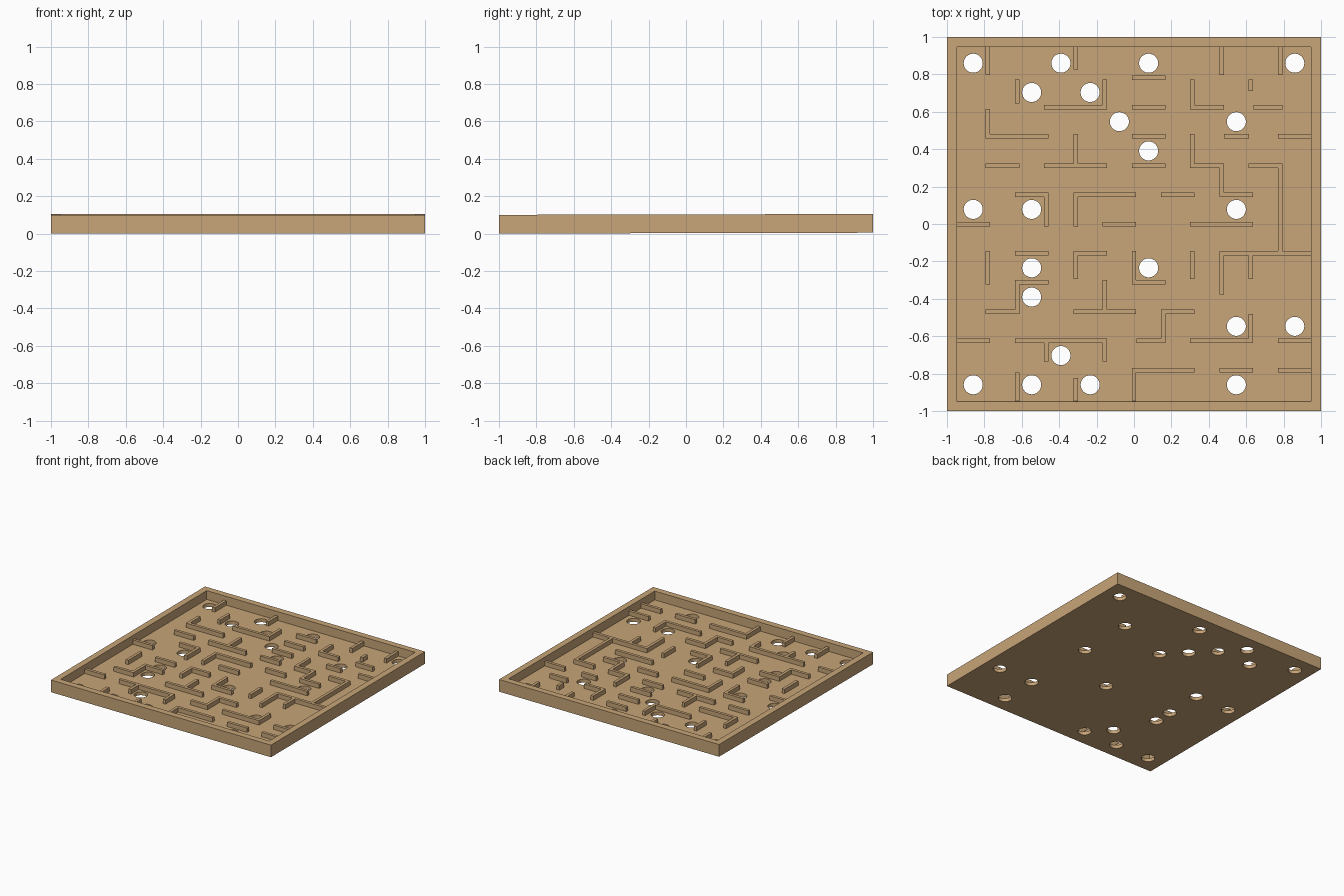
import bpy, bmesh
from mathutils import Matrix

if "Cube" in bpy.data.objects:
    bpy.data.objects.remove(bpy.data.objects["Cube"])

CELL = 0.1563      # maze grid spacing, 12 x 12 cells centred on the origin
HALF = 0.012       # half thickness of a maze wall
RIM = 0.1          # height of the rim
FLOOR = 0.028      # top of the floor
WALL = 0.064       # top of the maze walls
TILT = 0.0022      # the board leans up very slightly at the back

wood = bpy.data.materials.new("tan wood")
wood.diffuse_color = (0.578, 0.376, 0.188, 1)
wood.use_nodes = True
wood.node_tree.nodes["Principled BSDF"].inputs["Base Color"].default_value = wood.diffuse_color


def add_object(name, bm):
    mesh = bpy.data.meshes.new(name)
    bmesh.ops.recalc_face_normals(bm, faces=bm.faces)
    bm.to_mesh(mesh)
    bm.free()
    mesh.materials.append(wood)
    ob = bpy.data.objects.new(name, mesh)
    bpy.context.collection.objects.link(ob)
    ob.location.z = TILT
    ob.rotation_euler.x = TILT
    return ob


def box(bm, x0, x1, y0, y1, z0, z1):
    m = Matrix.Translation(((x0 + x1) / 2, (y0 + y1) / 2, (z0 + z1) / 2))
    m = m @ Matrix.Diagonal((x1 - x0, y1 - y0, z1 - z0, 1))
    return bmesh.ops.create_cube(bm, size=1, matrix=m)


# tray: a slab with a sunken floor, leaving a raised rim
bm = bmesh.new()
box(bm, -1, 1, -1, 1, 0, RIM)
top = max(bm.faces, key=lambda f: f.calc_center_median().z)
bmesh.ops.inset_region(bm, faces=[top], thickness=1 - (6 * CELL - HALF))
sunk = bmesh.ops.extrude_face_region(bm, geom=[top])["geom"]
bmesh.ops.translate(bm, vec=(0, 0, FLOOR - RIM),
                    verts=[v for v in sunk if isinstance(v, bmesh.types.BMVert)])
if top.is_valid:
    bmesh.ops.delete(bm, geom=[top], context="FACES_ONLY")
tray = add_object("tray", bm)

# ball holes: row of cells -> columns of cells, both at cell centres
holes = {
    5.5: (-5.5, -2.5, 0.5, 5.5), 4.5: (-3.5, -1.5), 3.5: (-0.5, 3.5),
    2.5: (0.5,), 0.5: (-5.5, -3.5, 3.5), -1.5: (-3.5, 0.5), -2.5: (-3.5,),
    -3.5: (3.5, 5.5), -4.5: (-2.5,), -5.5: (-5.5, -3.5, -1.5, 3.5),
}
bm = bmesh.new()
for row, cols in holes.items():
    for col in cols:
        bmesh.ops.create_cone(bm, cap_ends=True, segments=32, radius1=0.051,
                              radius2=0.051, depth=0.2,
                              matrix=Matrix.Translation((col * CELL, row * CELL, 0)))
cutter = add_object("hole_cutter", bm)
cutter.hide_render = True
cutter.hide_viewport = True
cut = tray.modifiers.new("holes", "BOOLEAN")
cut.operation = "DIFFERENCE"
cut.solver = "EXACT"
cut.object = cutter

# maze walls: grid line -> spans along that line, in cells
across = {
    5: [(0, 1)],
    4: [(-3, -1), (0, 1), (2, 3), (4.16, 5)],
    3: [(-5, -3), (0, 1), (3.16, 3.85), (5, 6)],
    2: [(-5, -4), (-3, -1), (0, 1), (2, 3), (4, 5)],
    1: [(-4, -3), (-2, 0), (1, 2), (3, 4)],
    0: [(-6, -5), (-1, 0), (2, 4)],
    -1: [(-4, -3), (-2, -1), (3, 6)],
    -2: [(-4, -3), (0, 1)],
    -3: [(-5, -4), (-2, 0), (1, 2)],
    -4: [(-6, -5), (-4, -1), (0.16, 1), (2, 4), (5, 6)],
    -5: [(0, 2), (3, 4), (5, 6)],
}
along = {
    -5: [(5.18, 6), (3, 3.85), (-2, -1)],
    -4: [(4.2, 4.87), (-3, -2), (-6, -5.16)],
    -3: [(0, 1), (-4.63, -4)],
    -2: [(5.37, 6), (2, 3), (0, 1), (-1.8, -1), (-6, -5.34)],
    -1: [(4, 4.87), (-3, -2), (-4.63, -4)],
    0: [(-2, -1), (-6, -5)],
    1: [(-4, -3)],
    2: [(4, 4.87), (2, 3), (-1.8, -1)],
    3: [(5.18, 6), (1, 2), (-2.33, -1)],
    4: [(4.62, 4.87), (-1.8, -1), (-4, -3.15)],
    5: [(5.18, 6), (-1, 2)],
}


def wall_set(name, lines, swap):
    bm = bmesh.new()
    for line, spans in lines.items():
        side = (line * CELL - HALF, line * CELL + HALF)
        for a, b in spans:
            run = (a * CELL - HALF, b * CELL + HALF)
            xs, ys = (side, run) if swap else (run, side)
            box(bm, *xs, *ys, FLOOR - 0.004, WALL)
    return add_object(name, bm)


wall_set("walls_across", across, False)
wall_set("walls_along", along, True)
